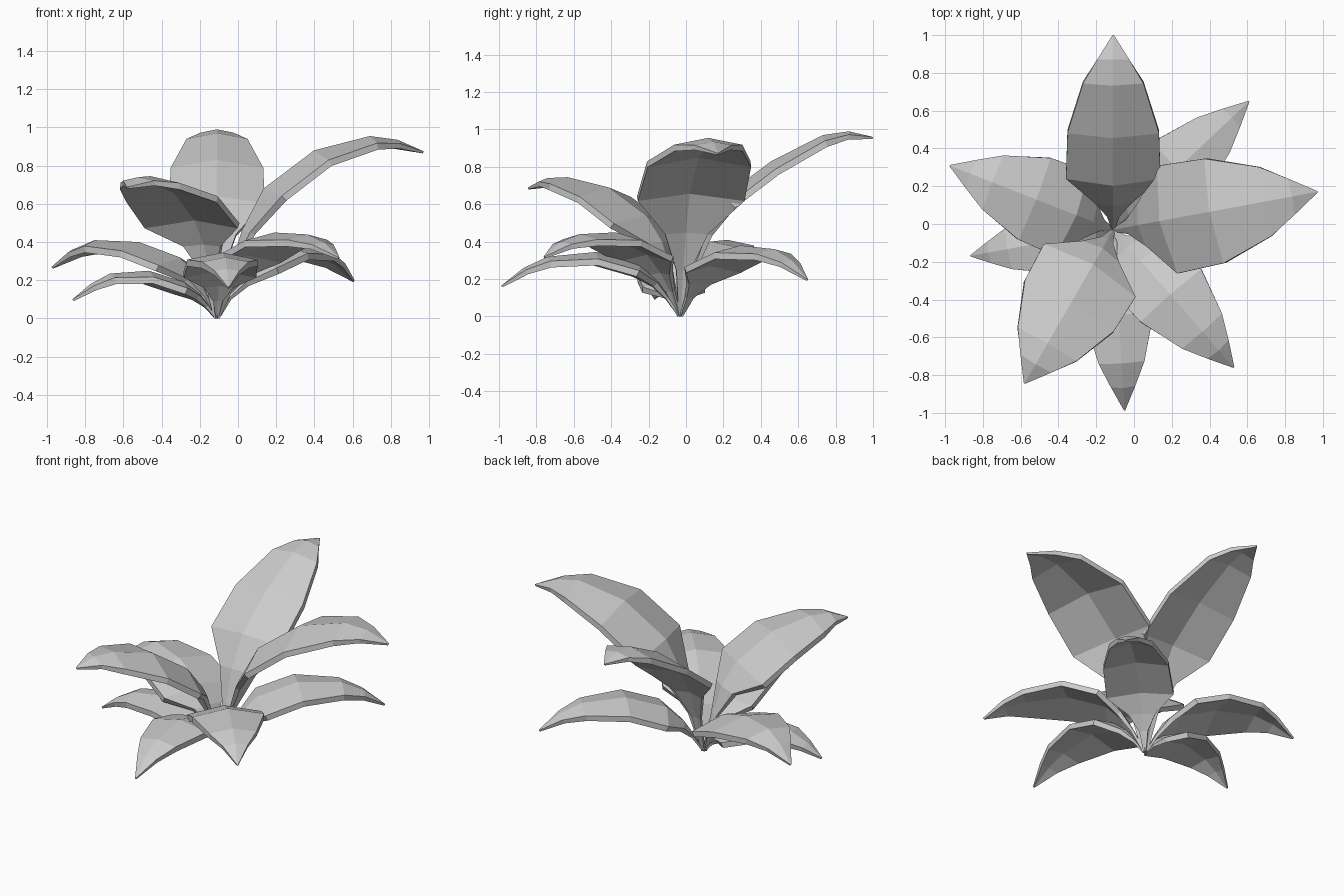
import bpy
import bmesh
from math import radians, cos, sin
from mathutils import Vector

cube = bpy.data.objects.get("Cube")
if cube:
    bpy.data.objects.remove(cube)

# Single leaf colour
grey = bpy.data.materials.new("pale_grey")
grey.use_nodes = True
colour = (0.6, 0.6, 0.6, 1)
grey.diffuse_color = colour
grey.node_tree.nodes["Principled BSDF"].inputs["Base Color"].default_value = colour

ROOT = Vector((-0.11, -0.03, 0))
# Shared blade outline: share of reach, share of half width
REACH = (0, 0.06, 0.12, 0.225, 0.47, 0.74, 0.875, 1)
WIDTH = (0.04, 0.13, 0.4, 1, 0.97, 0.64, 0.34, 0.015)


def leaf(name, angle, reach, half_width, heights):
    """Arched blade with a raised midrib, thick rim and tapered stalk."""
    turn = radians(angle)
    out = Vector((cos(turn), sin(turn), 0))
    side = Vector((-sin(turn), cos(turn), 0))
    up = Vector((0, 0, 1))
    spine = [ROOT + out * reach * r + up * z for r, z in zip(REACH, heights)]
    last = len(spine) - 1
    bm = bmesh.new()
    rings = []
    for i, rib in enumerate(spine):
        along = (spine[min(i + 1, last)] - spine[max(i - 1, 0)]).normalized()
        normal = along.cross(side).normalized()
        width = half_width * WIDTH[i]
        drop = normal * width * -0.2
        thick = normal * -(0.01 + 0.025 * min(1, WIDTH[i] * 2))
        top = [rib + side * width + drop, rib, rib - side * width + drop]
        ring = top + [p + thick for p in reversed(top)]
        for p in ring:
            p.z = max(p.z, 0)
        rings.append([bm.verts.new(p) for p in ring])
    for a, b in zip(rings, rings[1:]):
        for k in range(6):
            n = (k + 1) % 6
            bm.faces.new((a[k], a[n], b[n], b[k]))
    bm.faces.new(rings[0])
    bm.faces.new(rings[-1])
    bmesh.ops.recalc_face_normals(bm, faces=bm.faces)
    mesh = bpy.data.meshes.new(name)
    bm.to_mesh(mesh)
    bm.free()
    mesh.materials.append(grey)
    obj = bpy.data.objects.new(name, mesh)
    bpy.context.collection.objects.link(obj)


# Tall inner leaves
leaf("tall_leaf_back", 90, 1.03, 0.25, (0, 0.25, 0.45, 0.64, 0.83, 0.97, 0.99, 0.96))
leaf("tall_leaf_left", 10.5, 1.1, 0.29, (0, 0.25, 0.46, 0.68, 0.88, 0.955, 0.935, 0.875))
leaf("tall_leaf_front", 240, 0.94, 0.28, (0, 0.23, 0.4, 0.54, 0.69, 0.745, 0.74, 0.69))

# Middle leaves
leaf("middle_leaf_right", 158.6, 0.93, 0.24, (0, 0.12, 0.22, 0.32, 0.4, 0.41, 0.36, 0.27))
leaf("middle_leaf_front", -48.8, 0.97, 0.22, (0, 0.14, 0.25, 0.36, 0.45, 0.44, 0.4, 0.32))

# Low outer leaves
leaf("low_leaf_back", 43.4, 0.99, 0.2, (0, 0.11, 0.2, 0.3, 0.38, 0.36, 0.3, 0.2))
leaf("low_leaf_front", -86.4, 0.96, 0.19, (0, 0.1, 0.19, 0.28, 0.345, 0.32, 0.26, 0.165))
leaf("low_leaf_right", 190.4, 0.77, 0.17, (0, 0.07, 0.13, 0.19, 0.25, 0.235, 0.18, 0.1))
